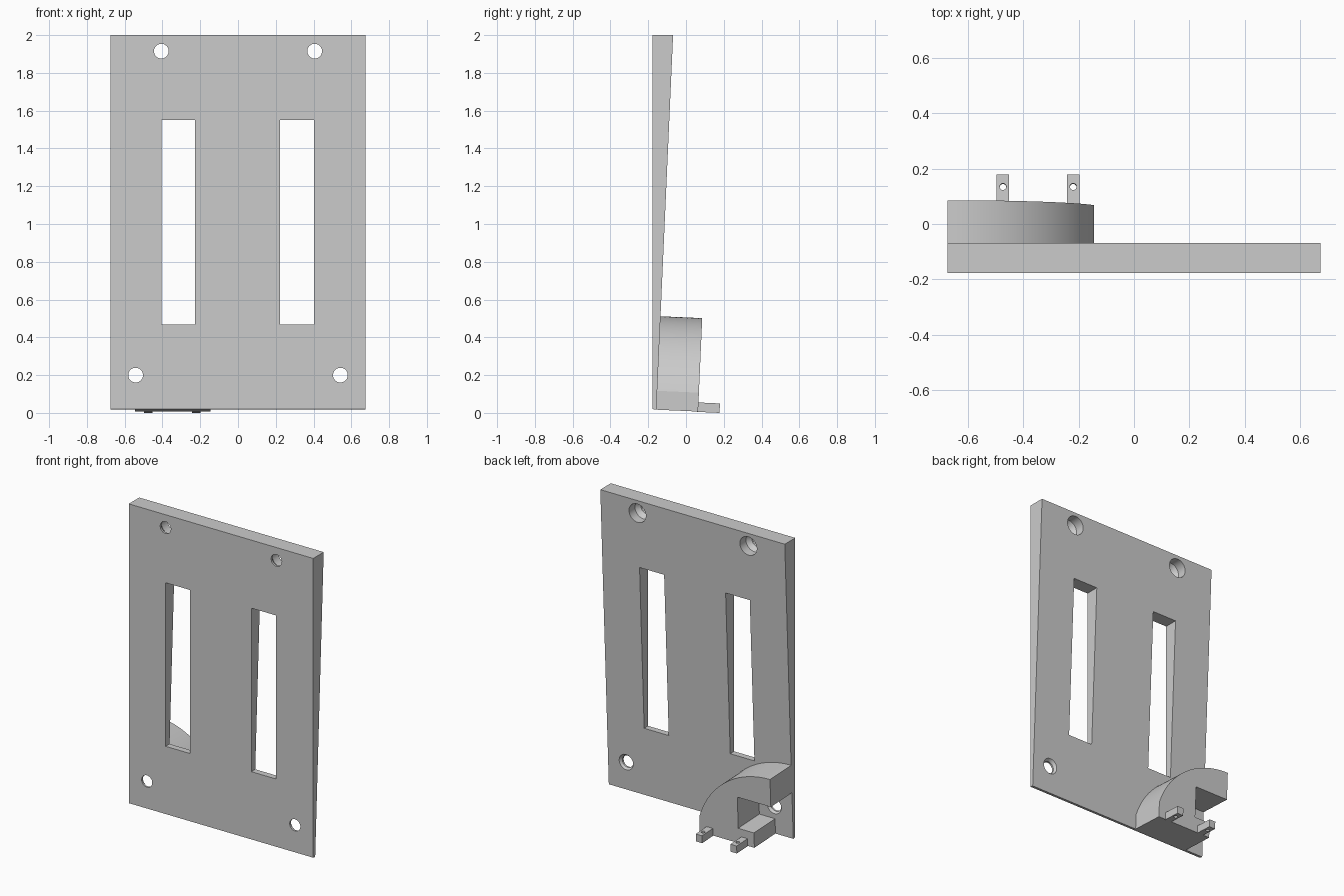
import bpy, bmesh, math
from mathutils import Matrix, Vector

if "Cube" in bpy.data.objects:
    bpy.data.objects.remove(bpy.data.objects["Cube"], do_unlink=True)

grey = bpy.data.materials.new("plain_grey")
grey.use_nodes = True
grey.diffuse_color = (0.6, 0.6, 0.6, 1)
grey.node_tree.nodes["Principled BSDF"].inputs["Base Color"].default_value = (0.6, 0.6, 0.6, 1)

SLOPE = 0.0447           # lean of the wedge's back face
FRONT, BACK, BASE = -0.178, -0.157, 0.017
HALF_W, TOP = 0.675, 2.0
# Frame of the leaning back face, used by the bracket and its tabs
LEAN = Matrix.Translation((0, BACK, BASE)) @ Matrix.Rotation(-math.atan(SLOPE), 4, 'X')


def extrude(bm, points, axis, start, end):
    """Prism from a 2D outline pushed along one axis."""
    place = {'X': lambda a, b: (start, a, b), 'Y': lambda a, b: (a, start, b)}[axis]
    face = bm.faces.new([bm.verts.new(place(a, b)) for a, b in points])
    new = bmesh.ops.extrude_face_region(bm, geom=[face])["geom"]
    step = Vector((end - start, 0, 0) if axis == 'X' else (0, end - start, 0))
    bmesh.ops.translate(bm, vec=step, verts=[g for g in new if isinstance(g, bmesh.types.BMVert)])


def box(bm, lo, hi):
    x0, z0, x1, z1 = lo[0], lo[2], hi[0], hi[2]
    extrude(bm, [(x0, z0), (x1, z0), (x1, z1), (x0, z1)], 'Y', lo[1], hi[1])


def make(name, bm, matrix=None):
    bmesh.ops.recalc_face_normals(bm, faces=bm.faces)
    if matrix:
        bm.transform(matrix)
    mesh = bpy.data.meshes.new(name)
    bm.to_mesh(mesh)
    bm.free()
    mesh.materials.append(grey)
    obj = bpy.data.objects.new(name, mesh)
    bpy.context.collection.objects.link(obj)
    return obj


def select(obj):
    bpy.ops.object.select_all(action='DESELECT')
    obj.select_set(True)
    bpy.context.view_layer.objects.active = obj


def cut(obj, cutter):
    mod = obj.modifiers.new("cut", 'BOOLEAN')
    mod.operation, mod.solver, mod.object = 'DIFFERENCE', 'EXACT', cutter
    select(obj)
    bpy.ops.object.modifier_apply(modifier=mod.name)
    bpy.data.objects.remove(cutter, do_unlink=True)


def smooth(obj):
    select(obj)
    bpy.ops.object.shade_smooth_by_angle(angle=math.radians(14))


def screw_hole(bm, x, z, segments=40):
    """Lathed cutter: narrow shank, cone, then wide head clearance."""
    rings = []
    for r, y in [(0.039, -0.25), (0.039, -0.165), (0.062, -0.135), (0.062, 0.05)]:
        rings.append([bm.verts.new((x + r * math.cos(t), y, z + r * math.sin(t)))
                      for t in (2 * math.pi * i / segments for i in range(segments))])
    for a, b in zip(rings, rings[1:]):
        for i in range(segments):
            j = (i + 1) % segments
            bm.faces.new((a[i], a[j], b[j], b[i]))
    bm.faces.new(rings[0])
    bm.faces.new(rings[-1])


# Wedge-shaped plate, thicker at the top
bm = bmesh.new()
back_top = BACK + SLOPE * (TOP - BASE)
extrude(bm, [(FRONT, BASE + 0.003), (BACK, BASE), (back_top, TOP), (FRONT, TOP)], 'X', -HALF_W, HALF_W)
plate = make("wedge_plate", bm)

# Two tall slots and four countersunk screw holes
bm = bmesh.new()
for x0, x1 in ((-0.405, -0.228), (0.222, 0.402)):
    box(bm, (x0, -0.4, 0.468), (x1, 0.3, 1.55))
for side in (-1, 1):
    screw_hole(bm, side * 0.406, 1.915)
    screw_hole(bm, side * 0.542, 0.2)
cut(plate, make("plate_cutter", bm))
smooth(plate)

# Curved bracket on the back, with a notch open to the plate's edge
OUTER, INNER = -0.145, -0.43
STEP, CEIL, RISE = 0.1, 0.31, 0.495
run = OUTER + HALF_W
centre = ((RISE ** 2) - run ** 2 - STEP ** 2) / (2 * (RISE - STEP))
radius = RISE - centre
sweep = math.asin(run / radius)
N = 32
outline = [(OUTER, 0)]
outline += [(-HALF_W + radius * math.sin(sweep * (1 - i / N)),
             centre + radius * math.cos(sweep * (1 - i / N))) for i in range(N + 1)]
outline += [(-HALF_W, CEIL), (INNER, CEIL), (INNER, STEP), (-0.545, STEP), (-0.545, 0)]
bm = bmesh.new()
extrude(bm, outline, 'Y', -0.004, 0.221)
smooth(make("curved_bracket", bm, LEAN))

# Two small tabs with vertical pin holes
for name, x in (("outer_tab", -0.474), ("inner_tab", -0.22)):
    bm = bmesh.new()
    box(bm, (x - 0.0225, 0.215, -0.002), (x + 0.0225, 0.335, 0.048))
    tab = make(name, bm, LEAN)
    bm = bmesh.new()
    bmesh.ops.create_cone(bm, cap_ends=True, segments=24, radius1=0.012, radius2=0.012, depth=0.3,
                          matrix=Matrix.Translation((x, 0.29, 0)))
    cut(tab, make("pin_cutter", bm, LEAN))
    smooth(tab)
